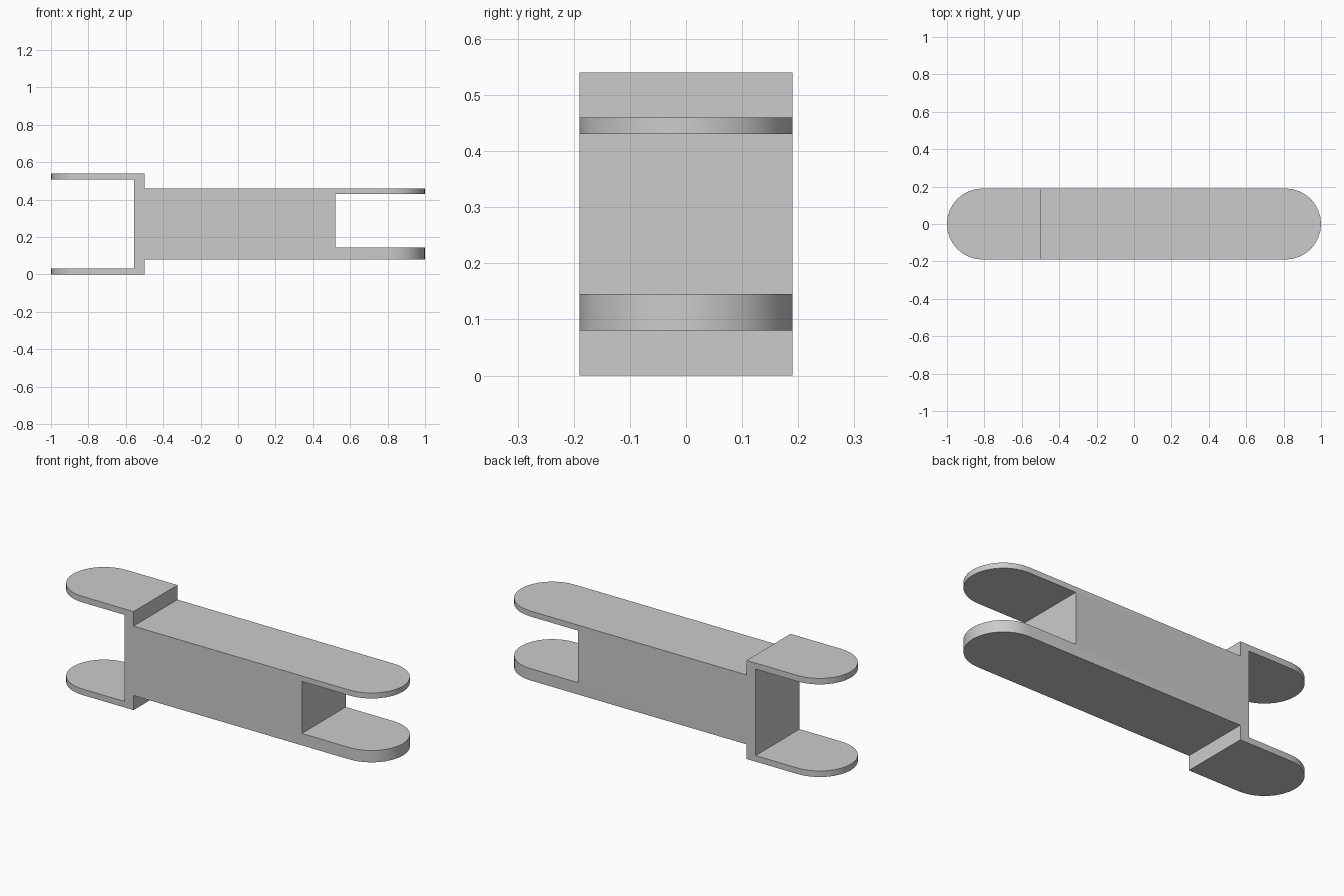
import bpy
import bmesh
from math import sin, cos, pi, radians

HALF_WIDTH = 0.19
ARC_STEPS = 16

cube = bpy.data.objects.get("Cube")
if cube:
    bpy.data.objects.remove(cube, do_unlink=True)

grey = bpy.data.materials.new("plain grey")
grey.use_nodes = True
colour = (0.6, 0.6, 0.6, 1)
grey.diffuse_color = colour
grey.node_tree.nodes["Principled BSDF"].inputs["Base Color"].default_value = colour


def prism(name, outline, offset):
    """Extrude a closed outline along the offset vector."""
    bm = bmesh.new()
    base = bm.faces.new([bm.verts.new(p) for p in outline])
    extruded = bmesh.ops.extrude_face_region(bm, geom=[base])["geom"]
    moved = [g for g in extruded if isinstance(g, bmesh.types.BMVert)]
    bmesh.ops.translate(bm, verts=moved, vec=offset)
    bmesh.ops.recalc_face_normals(bm, faces=bm.faces)
    mesh = bpy.data.meshes.new(name)
    bm.to_mesh(mesh)
    bm.free()
    mesh.materials.append(grey)
    obj = bpy.data.objects.new(name, mesh)
    bpy.context.collection.objects.link(obj)
    return obj


# Side profile: wide fork on the right, narrow fork on the left
profile = [
    (-1.1, 0), (-0.5, 0), (-0.5, 0.08), (1.1, 0.08),
    (1.1, 0.145), (0.52, 0.145), (0.52, 0.43), (1.1, 0.43),
    (1.1, 0.46), (-0.5, 0.46), (-0.5, 0.54), (-1.1, 0.54),
    (-1.1, 0.507), (-0.555, 0.507), (-0.555, 0.033), (-1.1, 0.033),
]
link = prism("double_fork_link", [(x, -0.3, z) for x, z in profile], (0, 0.6, 0))

# Plan outline with rounded ends
plan = []
for side in (1, -1):
    for i in range(ARC_STEPS + 1):
        a = pi * (i / ARC_STEPS - 0.5)
        plan.append((side * (1 - HALF_WIDTH + HALF_WIDTH * cos(a)),
                     side * HALF_WIDTH * sin(a), -0.1))
cutter = prism("plan_cutter", plan, (0, 0, 0.8))
cutter.hide_render = True

# Keep only the volume shared by both outlines
trim = link.modifiers.new("rounded_ends", "BOOLEAN")
trim.operation = "INTERSECT"
trim.solver = "EXACT"
trim.object = cutter
bpy.ops.object.select_all(action="DESELECT")
link.select_set(True)
bpy.context.view_layer.objects.active = link
bpy.ops.object.modifier_apply(modifier=trim.name)
bpy.data.objects.remove(cutter, do_unlink=True)

# Smooth the round ends and keep the edges sharp
bpy.ops.object.shade_smooth_by_angle(angle=radians(30))
